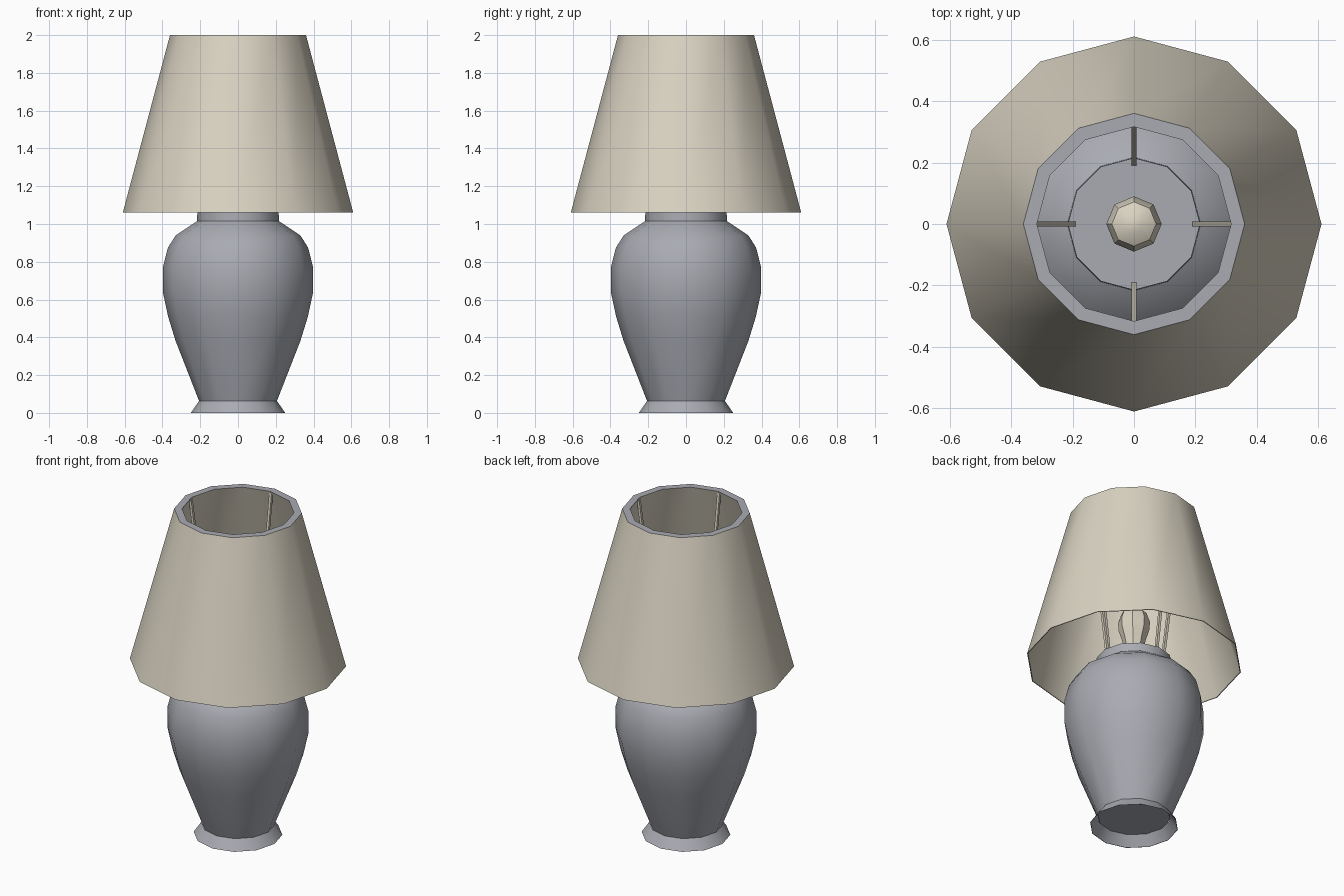
import bpy, bmesh, math
from mathutils import Vector

if "Cube" in bpy.data.objects:
    bpy.data.objects.remove(bpy.data.objects["Cube"])


def material(name, rgb):
    m = bpy.data.materials.new(name)
    m.diffuse_color = (*rgb, 1)
    m.use_nodes = True
    m.node_tree.nodes["Principled BSDF"].inputs["Base Color"].default_value = m.diffuse_color
    return m


GREY = material("grey ceramic", (0.40, 0.41, 0.45))
CREAM = material("cream fabric", (0.70, 0.65, 0.54))


def finish(bm, name, mat, smooth=True):
    me = bpy.data.meshes.new(name)
    bm.to_mesh(me)
    bm.free()
    me.materials.append(mat)
    ob = bpy.data.objects.new(name, me)
    bpy.context.collection.objects.link(ob)
    if smooth:
        bpy.ops.object.select_all(action='DESELECT')
        ob.select_set(True)
        bpy.context.view_layer.objects.active = ob
        bpy.ops.object.shade_smooth_by_angle(angle=math.radians(40))
    return ob


def lathe(name, profile, mat, sides=12, cap_start=False, cap_end=False):
    """Spin (radius, z) points; listed upwards gives outward normals."""
    bm = bmesh.new()
    rings = [[bm.verts.new((r * math.cos(2 * math.pi * i / sides),
                            r * math.sin(2 * math.pi * i / sides), z))
              for i in range(sides)] for r, z in profile]
    for a, b in zip(rings, rings[1:]):
        for i in range(sides):
            j = (i + 1) % sides
            bm.faces.new((a[i], a[j], b[j], b[i]))
    if cap_start:
        bm.faces.new(rings[0][::-1])
    if cap_end:
        bm.faces.new(rings[-1])
    return finish(bm, name, mat)


# Vase body with neck
lathe("vase_body", [(0.205, 0.06), (0.33, 0.38), (0.37, 0.51), (0.398, 0.64),
                    (0.398, 0.77), (0.371, 0.875), (0.33, 0.94), (0.217, 1.015),
                    (0.215, 1.068)], GREY, cap_start=True, cap_end=True)

# Flared foot, hollow underneath
lathe("foot", [(0.207, 0.058), (0.248, 0.0), (0.25, 0.0), (0.207, 0.062)], GREY)

# Shade: outer wall and inner lining, meeting at the bottom edge
lathe("shade", [(0.318, 2.0), (0.605, 1.06), (0.61, 1.06), (0.36, 2.0)], CREAM)

# Flat ring closing the top of the shade
lathe("shade_top_ring", [(0.36, 2.0), (0.316, 2.0)], GREY)

# Light bulb
lathe("bulb", [(0.05, 1.065), (0.053, 1.15), (0.068, 1.21), (0.087, 1.27),
               (0.09, 1.32), (0.072, 1.375), (0.03, 1.40)], CREAM, sides=8, cap_end=True)

# Four leaning rods from the neck to the top ring
T = 0.008
for k, side in enumerate(("right", "back", "left", "front")):
    a = k * math.pi / 2
    out, across = Vector((math.cos(a), math.sin(a), 0)), Vector((-math.sin(a), math.cos(a), 0))
    bm = bmesh.new()
    ends = []
    for r, z in ((0.197, 1.06), (0.325, 1.99)):
        ends.append([bm.verts.new(out * (r + u * T) + across * v * T + Vector((0, 0, z)))
                     for u, v in ((-1, -1), (1, -1), (1, 1), (-1, 1))])
    lo, hi = ends
    for i in range(4):
        j = (i + 1) % 4
        bm.faces.new((lo[i], lo[j], hi[j], hi[i]))
    bm.faces.new(lo[::-1])
    bm.faces.new(hi)
    finish(bm, "shade_rod_" + side, CREAM, smooth=False)
